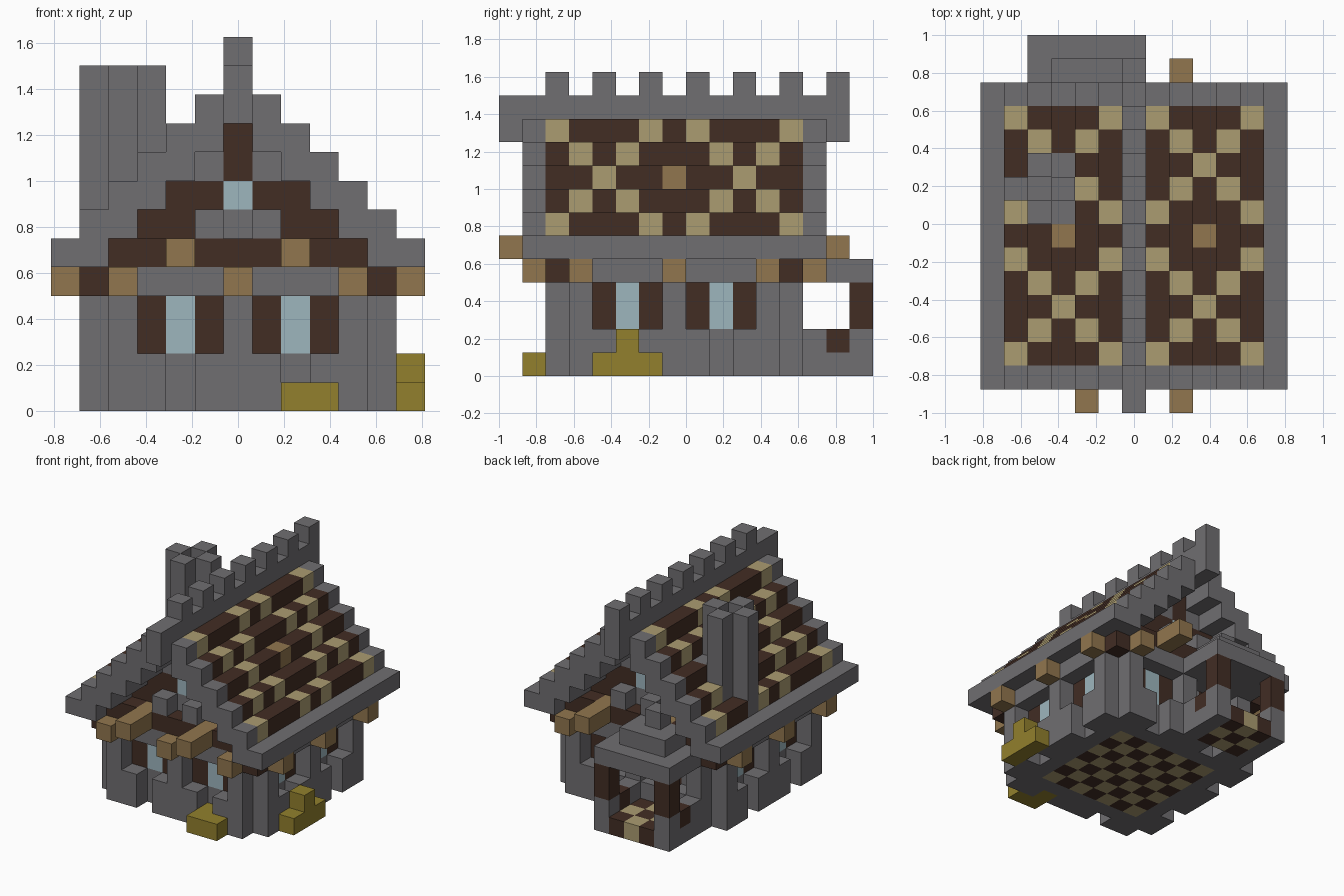
import bpy, bmesh
from mathutils import Vector

if "Cube" in bpy.data.objects:
    bpy.data.objects.remove(bpy.data.objects["Cube"], do_unlink=True)

UNIT = 0.125   # edge of one block
MID = 7        # row through the middle of the house


def material(name, *srgb):
    linear = [((c / 255 + 0.055) / 1.055) ** 2.4 for c in srgb] + [1]
    m = bpy.data.materials.new(name)
    m.use_nodes = True
    m.diffuse_color = linear
    m.node_tree.nodes["Principled BSDF"].inputs["Base Color"].default_value = linear
    return m


STONE, DARK, BEAM, PALE, GLASS, HAY = range(6)
MATERIALS = [
    material("grey stone", 112, 110, 113),
    material("dark brown timber", 66, 45, 36),
    material("beam wood", 145, 118, 78),
    material("pale tan wood", 171, 156, 113),
    material("light blue glass", 157, 182, 190),
    material("mustard yellow", 146, 128, 45),
]

cells = {}     # block position -> (part name, colour)


def fill(part, colour, xs, ys, zs):
    """Place blocks; each range is one number or an inclusive pair."""
    spans = [range(s, s + 1) if isinstance(s, int) else range(s[0], s[1] + 1)
             for s in (xs, ys, zs)]
    for x in spans[0]:
        for y in spans[1]:
            for z in spans[2]:
                cells[x, y, z] = (part, colour)


def checker(part, xs, ys):
    for x in range(xs[0], xs[1] + 1):
        for y in range(ys[0], ys[1] + 1):
            fill(part, PALE if (x + y) % 2 else DARK, x, y, 0)


# Floor
fill("floor", STONE, (-4, 4), (3, 11), 0)
checker("floor", (-3, 3), (4, 10))

# Four matching walls: u runs along the wall, d outwards from the middle
SIDES = {
    "front": lambda u, d: (u, MID - d),
    "back": lambda u, d: (u, MID + d),
    "left": lambda u, d: (d, MID + u),
    "right": lambda u, d: (-d, MID + u),
}
for side, place in SIDES.items():
    wall = side + "_wall"
    for u in range(-5, 6):
        a = abs(u)
        if a < 5:
            fill(wall, STONE, *place(u, 4), (0, 4))
            if a != 2:
                fill(wall, STONE, *place(u, 5), (0, 1))
        if a in (0, 4):
            fill(wall, STONE, *place(u, 5), (2, 3))
            fill(side + "_beam_ends", BEAM, *place(u, 6), 4)
        if a in (1, 3):
            fill(side + "_shutters", DARK, *place(u, 4), (2, 3))
        if a == 2:
            fill(side + "_windows", GLASS, *place(u, 4), (2, 3))
        fill(side + "_lintel", DARK if a == 5 else STONE, *place(u, 5), 4)

# Gables
for name, s in (("front_gable", -1), ("back_gable", 1)):
    outer, inner = MID + 5 * s, MID + 4 * s
    fill(name, DARK, (-4, 4), outer, 5)
    fill(name, STONE, 0, inner, 6)
    fill(name, GLASS, 0, inner, 7)
    fill(name, DARK, 0, inner, (8, 9))
    for m in (-1, 1):
        for x in (2, 3):
            fill(name, DARK, m * x, inner, 6)
        for x in (1, 2):
            fill(name, DARK, m * x, inner, 7)
        fill(name, STONE, m, inner, 8)
        fill(name, STONE, m, outer, 6)
        for d in (5, 6, 7):
            fill(name + "_beams", BEAM, 2 * m, MID + d * s, 5)

# Stepped roof with a diamond pattern of tiles
for m, name in ((1, "left_roof"), (-1, "right_roof")):
    for x in range(1, 7):
        for y in range(1, 14):
            if x < 6:
                fill(name, STONE, m * x, y, 10 - x)
            colour = STONE
            if x < 6 and 1 < y < 13:
                diamond = abs(abs(y - MID) - 3) == abs(x - 3)
                colour = PALE if diamond else DARK
                if x == 3 and y == MID:
                    colour = BEAM
            fill(name, colour, m * x, y, 11 - x)

# Ridge with battlements
fill("ridge", STONE, 0, (0, 14), (10, 11))
for y in range(2, 15, 2):
    fill("ridge", STONE, 0, y, 12)

# Chimney: four stacks round an open flue
for x, y in ((-5, 9), (-3, 9), (-4, 8), (-4, 10)):
    fill("chimney", STONE, x, y, (5, 11))
fill("chimney", STONE, -4, 9, (5, 9))
for y in (8, 10):
    fill("chimney", STONE, -3, y, 8)

# Back porch and door
fill("door_wall", STONE, (-3, -1), 11, (1, 3))
fill("door", DARK, -2, 11, (1, 3))
checker("porch_floor", (-3, -1), (13, 15))
for x in (-4, 0):
    fill("porch_rails", STONE, x, (13, 15), (0, 1))
    fill("porch_rails", DARK, x, 14, 1)
    fill("porch_posts", DARK, x, 15, (2, 3))
fill("porch_roof", STONE, (-4, 0), (13, 15), 4)
fill("porch_roof", STONE, (-3, -1), (13, 14), 5)
fill("porch_roof", STONE, -2, 13, 6)

# Yellow bushes
fill("front_bush", HAY, (2, 3), 1, 0)
fill("front_bush", HAY, 2, 2, 0)
fill("side_bush", HAY, 6, (4, 6), 0)
fill("side_bush", HAY, 6, 5, 1)


def build(part):
    """Make one mesh from a part's blocks, keeping only exposed faces."""
    bm = bmesh.new()
    corners = {}

    def vert(p):
        key = tuple(round(c * 2) for c in p)
        if key not in corners:
            corners[key] = bm.verts.new((p.x * UNIT, (p.y - 7.5) * UNIT, (p.z + 0.5) * UNIT))
        return corners[key]

    for cell, (owner, colour) in cells.items():
        if owner != part:
            continue
        for axis in range(3):
            for sign in (-1, 1):
                n, a, b = Vector(), Vector(), Vector()
                n[axis], a[(axis + 1) % 3], b[(axis + 2) % 3] = sign, sign, 1
                if tuple(int(c) for c in Vector(cell) + n) in cells:
                    continue
                centre = Vector(cell) + n / 2
                quad = [centre + (a * i + b * j) / 2
                        for i, j in ((-1, -1), (1, -1), (1, 1), (-1, 1))]
                face = bm.faces.new([vert(p) for p in quad])
                face.material_index = colour
    if bm.faces:
        mesh = bpy.data.meshes.new(part)
        bm.to_mesh(mesh)
        for m in MATERIALS:
            mesh.materials.append(m)
        bpy.context.collection.objects.link(bpy.data.objects.new(part, mesh))
    bm.free()


for part in sorted({owner for owner, colour in cells.values()}):
    build(part)
